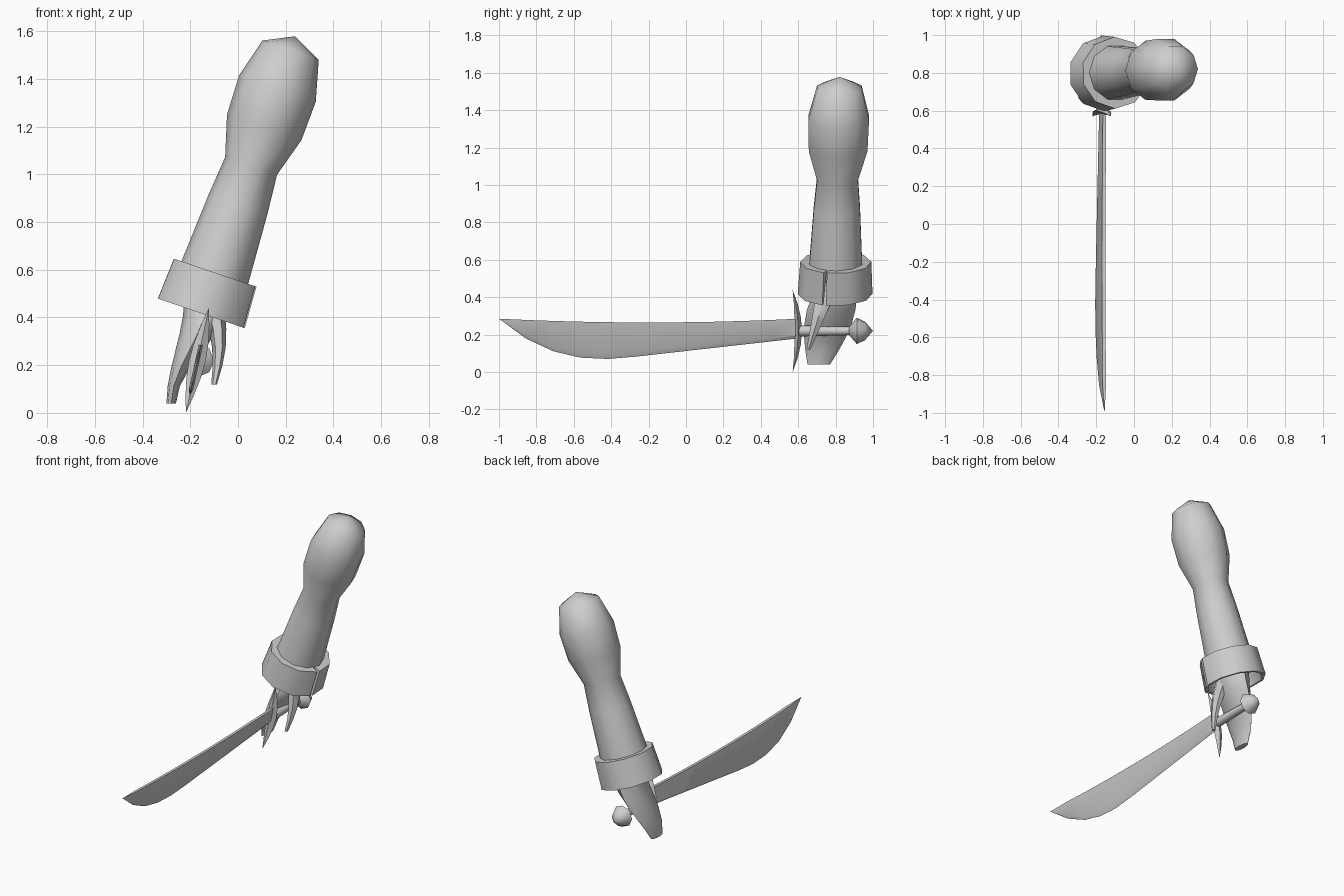
import bpy, bmesh
from math import cos, sin, pi, tau, radians
from mathutils import Vector

cube = bpy.data.objects.get("Cube")
if cube:
    bpy.data.objects.remove(cube, do_unlink=True)

shade = 0.62
grey = bpy.data.materials.new("plain_grey")
grey.use_nodes = True
grey.diffuse_color = (shade, shade, shade, 1)
grey.node_tree.nodes["Principled BSDF"].inputs["Base Color"].default_value = grey.diffuse_color

side_axis = Vector((1, 0, 0))
depth_axis = Vector((0, 1, 0))
up_axis = Vector((0, 0, 1))


def mix(start, end, amount):
    return start + (end - start) * amount


def smooth(amount):
    return amount * amount * (3 - 2 * amount)


def steps(count):
    return [index / count for index in range(count + 1)]


def skin(name, loops, sharp_angle):
    """Bridge closed loops of points, cap both ends and shade the result."""
    bm = bmesh.new()
    rows = [[bm.verts.new(point) for point in loop] for loop in loops]
    for lower, upper in zip(rows, rows[1:]):
        for index in range(len(lower)):
            before = index - 1
            bm.faces.new((lower[before], lower[index], upper[index], upper[before]))
    bm.faces.new(rows[0])
    bm.faces.new(rows[-1])
    bmesh.ops.remove_doubles(bm, verts=bm.verts, dist=0.0005)
    bmesh.ops.recalc_face_normals(bm, faces=bm.faces)
    mesh = bpy.data.meshes.new(name)
    bm.to_mesh(mesh)
    bm.free()
    mesh.materials.append(grey)
    mesh.shade_smooth()
    mesh.set_sharp_from_angle(angle=radians(sharp_angle))
    bpy.context.collection.objects.link(bpy.data.objects.new(name, mesh))


def tube(name, path, width, thickness, count, sides, across, through, sharp_angle=50):
    """Sweep an ellipse along a path; every argument function takes 0 to 1."""
    loops = []
    for t in steps(count):
        corners = [tau * corner / sides for corner in range(sides)]
        loops.append([path(t) + across * width(t) * cos(angle) + through * thickness(t) * sin(angle)
                      for angle in corners])
    skin(name, loops, sharp_angle)


def listed(radii):
    """Turn evenly spaced radii into a function of position."""
    return lambda t: radii[round(t * (len(radii) - 1))]


# Sleeved arm: slim at the elbow, full above it, closed by a low dome
wrist = Vector((-0.11, 0.8, 0.55))
shoulder = Vector((0.22, 0.82, 1.52))
along = (shoulder - wrist).normalized()
across = depth_axis.cross(along)
arm_radii = [0.15, 0.14, 0.13, 0.115, 0.165, 0.17, 0.125, 0]


def arm_path(t):
    last = len(arm_radii) - 1
    reach = t * last / (last - 1)
    return mix(wrist, shoulder, min(reach, 1.06))


tube("arm", arm_path, listed(arm_radii), listed(arm_radii),
     len(arm_radii) - 1, 10, across, depth_axis)

# Turned-back cuff: a flared band with a narrow slit on the inner side
cuff_top = wrist + along * 0.04
cuff_height = 0.18
slit_angle = -0.3
slit_half = 0.05
cuff_loops = []
for t in steps(10):
    angle = slit_angle + mix(slit_half, tau - slit_half, t)
    outward = across * cos(angle) + depth_axis * sin(angle)
    cuff_bottom = cuff_top - along * cuff_height
    cuff_loops.append([cuff_top + outward * 0.14, cuff_top + outward * 0.19,
                       cuff_bottom + outward * 0.2, cuff_bottom + outward * 0.18])
skin("cuff", cuff_loops, 40)

# Palm running down into closed fingers
palm = Vector((-0.13, 0.81, 0.48))
fingertips = Vector((-0.28, 0.71, 0.04))


def hand_path(t):
    point = mix(palm, fingertips, t)
    point.x = mix(palm.x, fingertips.x, smooth(t))
    return point


tube("hand", hand_path,
     lambda t: mix(0.095, 0.02, smooth(t)),
     lambda t: 0.06 + 0.07 * sin(mix(pi / 5, pi, t)),
     6, 8, side_axis, depth_axis)

# Thumb
thumb_base = Vector((-0.1, 0.75, 0.43))
thumb_tip = Vector((-0.1, 0.655, 0.12))
tube("thumb", lambda t: mix(thumb_base, thumb_tip, t) + side_axis * 0.02 * sin(pi * t),
     lambda t: mix(0.045, 0.012, t), lambda t: mix(0.06, 0.012, t),
     4, 6, side_axis, depth_axis)

# Sword grip and pommel
sword = Vector((-0.17, 0.6, 0.22))
grip_end = sword + depth_axis * 0.3
pommel_end = sword + depth_axis * 0.4


def grip_radius(t):
    return mix(0.03, 0.022, t)


tube("grip", lambda t: mix(sword, grip_end, t), grip_radius, grip_radius,
     2, 8, side_axis, up_axis)

pommel_radius = listed([0.02, 0.07, 0.05, 0])
tube("pommel", lambda t: mix(grip_end - depth_axis * 0.03, pommel_end, t),
     pommel_radius, pommel_radius, 3, 8, side_axis, up_axis)

# Bowed guard, pointed at both ends and leaning with the blade
lean = 0.22


def guard_path(t):
    offset = mix(-1, 1, t)
    rise = sword.z * offset
    bow = -0.03 * offset * offset
    return sword + up_axis * rise + side_axis * lean * rise + depth_axis * bow


tube("guard", guard_path,
     lambda t: 0.035 * sin(pi * t), lambda t: 0.02 * sin(pi * t),
     6, 4, side_axis, depth_axis, 30)

# Curved blade: flat spine, leaning sides and a bevelled lower edge
blade_tip = 0.285
belly = 0.55
blade_loops = []
for t in steps(11):
    y = mix(sword.y, -1, t)
    sweep = max(0, (t - belly) / (1 - belly))
    edge = 0.18 * (1 - t) + blade_tip * sweep ** 2.5
    spine = blade_tip - 0.08 * t * (1 - t)
    bevel = mix(edge, spine, 0.15)
    half = 0.009 if t < 1 else 0
    section = [(-half, spine), (half, spine), (half, bevel), (0, edge), (-half, bevel)]
    blade_loops.append([Vector((sword.x + lean * (z - sword.z) + x, y, z)) for x, z in section])
skin("blade", blade_loops, 25)
